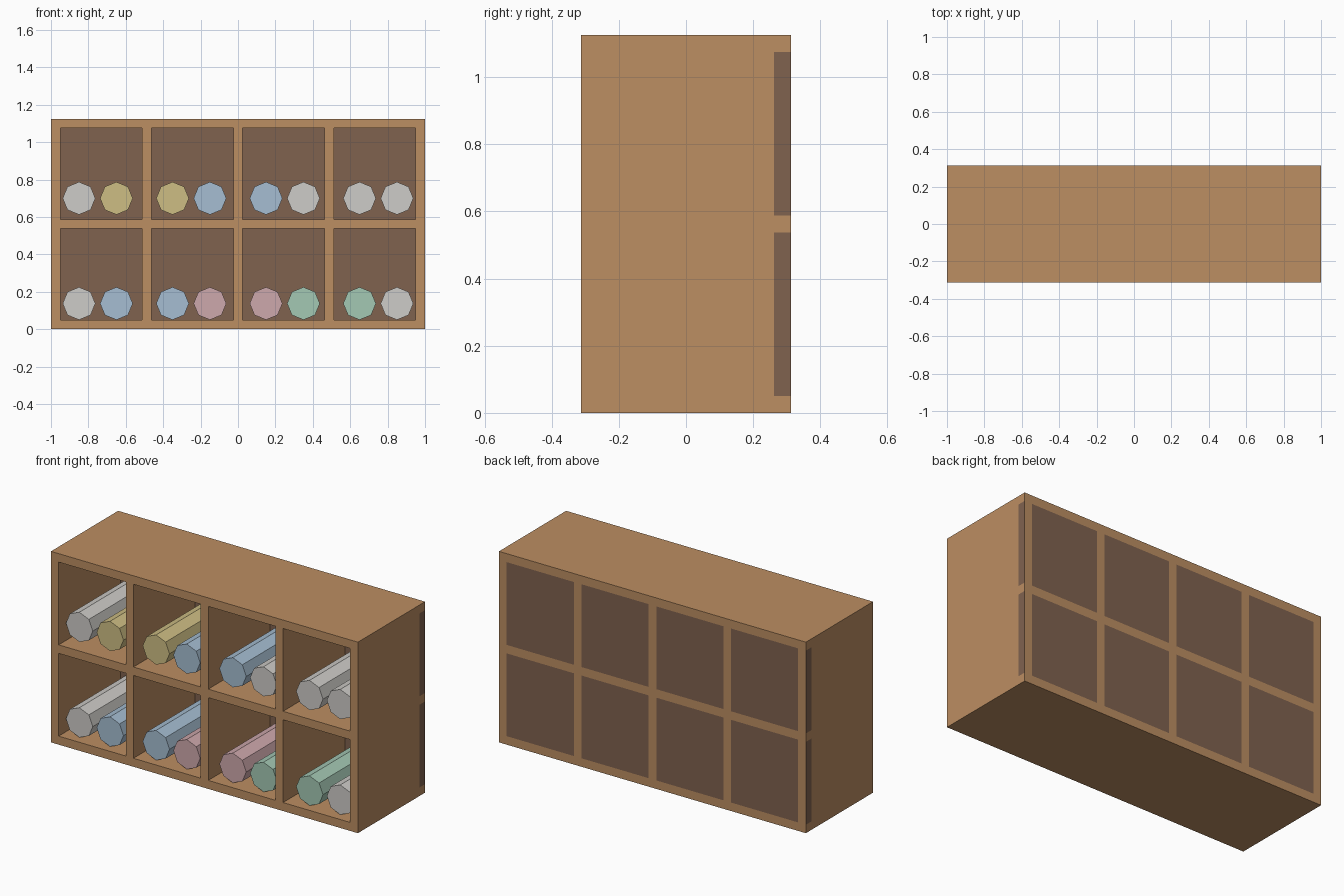
import bpy, bmesh, math
from mathutils import Vector, Matrix

cube = bpy.data.objects.get("Cube")
if cube:
    bpy.data.objects.remove(cube, do_unlink=True)

W, D, H, T = 2.0, 0.625, 1.125, 0.05      # outer size and board thickness
COLS, ROWS = 4, 2
CW = (W - T * (COLS + 1)) / COLS          # cell width
CH = (H - T * (ROWS + 1)) / ROWS          # cell height
BACK_Y = D / 2 - T                        # front of the back panels


def material(name, rgb):
    lin = [((c / 255 + 0.055) / 1.055) ** 2.4 for c in rgb] + [1]
    m = bpy.data.materials.new(name)
    m.use_nodes = True
    m.diffuse_color = lin
    m.node_tree.nodes["Principled BSDF"].inputs["Base Color"].default_value = lin
    return m


wood = material("wood", (188, 142, 98))
dark = material("dark_wood", (128, 98, 79))
cloth = {
    "white": material("white", (206, 204, 200)),
    "yellow": material("yellow", (206, 190, 132)),
    "blue": material("blue", (166, 190, 210)),
    "pink": material("pink", (206, 168, 172)),
    "green": material("green", (164, 200, 180)),
}


def finish(name, bm, mats):
    mesh = bpy.data.meshes.new(name)
    bm.to_mesh(mesh)
    bm.free()
    for m in mats:
        mesh.materials.append(m)
    ob = bpy.data.objects.new(name, mesh)
    bpy.context.collection.objects.link(ob)
    return ob


def box_mesh(lo, hi):
    lo, hi = Vector(lo), Vector(hi)
    bm = bmesh.new()
    bmesh.ops.create_cube(bm, size=1, matrix=Matrix.Translation((lo + hi) / 2)
                          @ Matrix.Diagonal((*(hi - lo), 1)))
    return bm


def box(name, lo, hi, mat):
    return finish(name, box_mesh(lo, hi), [mat])


def cell_x(i):
    return -W / 2 + T + i * (CW + T)


def cell_z(j):
    return T + j * (CH + T)


# Side boards, with the ends of the back panels showing on the outside
for side, name in ((-1, "right_side"), (1, "left_side")):
    xs = sorted((side * W / 2, side * (W / 2 - T)))
    bm = box_mesh((xs[0], -D / 2, 0), (xs[1], D / 2, H))
    cuts = [((0, BACK_Y, 0), (0, 1, 0))]
    for j in range(ROWS):
        cuts += [((0, 0, z), (0, 0, 1)) for z in (cell_z(j), cell_z(j) + CH)]
    for co, no in cuts:
        bmesh.ops.bisect_plane(bm, geom=bm.verts[:] + bm.edges[:] + bm.faces[:],
                               plane_co=co, plane_no=no)
    bm.normal_update()
    for f in bm.faces:
        c = f.calc_center_median()
        in_row = any(cell_z(j) < c.z < cell_z(j) + CH for j in range(ROWS))
        if f.normal.x * side > 0.9 and c.y > BACK_Y and in_row:
            f.material_index = 1
    finish(name, bm, [wood, dark])

# Bottom, shelf and top
for j, name in enumerate(("bottom", "middle_shelf", "top")):
    z = j * (CH + T)
    box(name, (-W / 2 + T, -D / 2, z), (W / 2 - T, D / 2, z + T), wood)

# Dividers and back panels for each row
for j, row in enumerate(("lower", "upper")):
    z = cell_z(j)
    for i in range(COLS):
        x = cell_x(i)
        box(f"{row}_back_panel_{i + 1}", (x, BACK_Y, z),
            (x + CW, D / 2, z + CH), dark)
        if i:
            box(f"{row}_divider_{i}", (x - T, -D / 2, z), (x, D / 2, z + CH), wood)

# Eight-sided rolls, two in each cell
ROLLS = {
    "lower": "white blue blue pink pink green green white",
    "upper": "white yellow yellow blue blue white white white",
}
R = 0.0875
for j, (row, colours) in enumerate(ROLLS.items()):
    for k, colour in enumerate(colours.split()):
        x = (k // 2 - 1.5) * 0.5 + (k % 2 - 0.5) * 0.2
        bm = bmesh.new()
        bmesh.ops.create_cone(
            bm, cap_ends=True, segments=8, radius1=R, radius2=R, depth=2 * BACK_Y,
            matrix=Matrix.Translation((x, 0, 0.1375 + j * H / 2))
            @ Matrix.Rotation(math.pi / 2, 4, "X"))
        finish(f"{row}_roll_{k + 1}", bm, [cloth[colour]])
